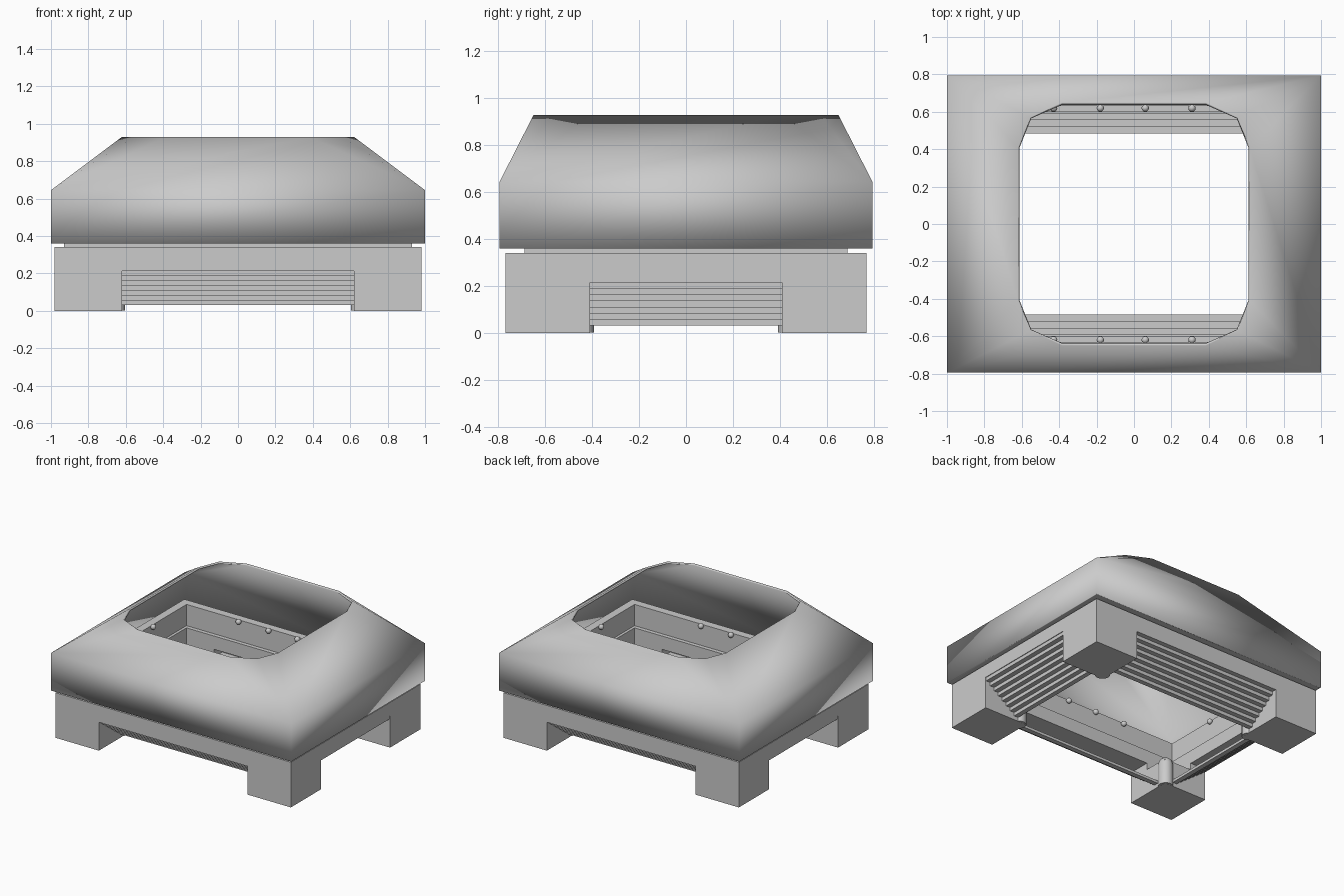
import bpy, bmesh
from math import cos, sin, pi, radians

if "Cube" in bpy.data.objects:
    bpy.data.objects.remove(bpy.data.objects["Cube"])


def make(name, bm, angle=30):
    bmesh.ops.remove_doubles(bm, verts=bm.verts, dist=1e-5)
    bmesh.ops.recalc_face_normals(bm, faces=bm.faces)
    me = bpy.data.meshes.new(name)
    bm.to_mesh(me)
    bm.free()
    ob = bpy.data.objects.new(name, me)
    bpy.context.collection.objects.link(ob)
    bpy.ops.object.select_all(action='DESELECT')
    ob.select_set(True)
    bpy.context.view_layer.objects.active = ob
    bpy.ops.object.shade_smooth_by_angle(angle=radians(angle))
    return ob


def loft(bm, rings, closed=False, caps=False):
    """Skin equal-length loops; closed joins last to first, caps fill the ends."""
    loops = [[bm.verts.new(p) for p in r] for r in rings]
    pairs = list(zip(loops, loops[1:]))
    if closed:
        pairs.append((loops[-1], loops[0]))
    n = len(loops[0])
    for a, b in pairs:
        for i in range(n):
            j = (i + 1) % n
            bm.faces.new((a[i], a[j], b[j], b[i]))
    if caps:
        bm.faces.new(loops[0])
        bm.faces.new(loops[-1])


def rect(x, y, z):
    return [(-x, -y, z), (x, -y, z), (x, y, z), (-x, y, z)]


def frame(name, outer, inner, z0, z1):
    bm = bmesh.new()
    loft(bm, [rect(*outer, z0), rect(*outer, z1), rect(*inner, z1), rect(*inner, z0)], closed=True)
    return make(name, bm)


# hood: straight rectangular skirt, sloping to a clipped-corner opening
def corners(pts, z):
    out = []
    for sx, sy, rev in ((-1, -1, 0), (1, -1, 1), (1, 1, 0), (-1, 1, 1)):
        out += [(sx * x, sy * y, z) for x, y in (pts[::-1] if rev else pts)]
    return out


box = [(1, .795)] * 3
opening = [(.62, .41), (.555, .57), (.385, .65)]
bm = bmesh.new()
rings = [corners(box, .36), corners(box, .645), corners(opening, .93)]
loops = [[bm.verts.new(p) for p in r] for r in rings]
for a, b in zip(loops, loops[1:]):
    for i in range(12):
        j = (i + 1) % 12
        if rings[0][i] != rings[0][j]:
            bm.faces.new((a[i], a[j], b[j], b[i]))
        elif b is loops[2]:
            bm.faces.new((a[i], b[j], b[i]))
hood = make("hood", bm, 65)
mod = hood.modifiers.new("thickness", 'SOLIDIFY')
mod.thickness = .015
mod.offset = -1

# lip below the hood, recessed middle frame and base wall
frame("hood_lip", (.995, .79), (.9, .67), .36, .372)
frame("middle_frame", (.93, .69), (.87, .63), .33, .50)
frame("base_wall", (.98, .77), (.85, .60), .24, .34)

# legs with an L-shaped wall above each and a round-topped corner peg
def prism(bm, pts, z0, z1):
    loft(bm, [[(x, y, z) for x, y in pts] for z in (z0, z1)], caps=True)


for ny, sy in (("front", -1), ("back", 1)):
    for nx, sx in (("left", -1), ("right", 1)):
        tag = ny + "_" + nx
        q = lambda pts: [(sx * x, sy * y) for x, y in pts]
        bm = bmesh.new()
        prism(bm, q([(.62, .41), (.98, .41), (.98, .77), (.62, .77)]), 0, .19)
        make(tag + "_leg", bm)
        bm = bmesh.new()
        prism(bm, q([(.85, .41), (.98, .41), (.98, .77), (.62, .77), (.62, .60), (.85, .60)]), .19, .24)
        make(tag + "_corner_wall", bm)
        bm = bmesh.new()
        prof = [(.052, .001), (.052, .17), (.045, .195), (.03, .212), (.01, .22)]
        loft(bm, [[(sx * .655 + r * cos(k * pi / 8), sy * .445 + r * sin(k * pi / 8), z)
                   for k in range(16)] for r, z in prof], caps=True)
        make(tag + "_peg", bm)

# stepped vents: stairs descending inward between the legs
def stairs(edge, depth, steps=8, z_top=.24, z_low=.03):
    d, h = depth / steps, (z_top - z_low) / steps
    low = [(edge, z_top)]
    for i in range(steps):
        low += [(edge - i * d, z_top - (i + 1) * h), (edge - (i + 1) * d, z_top - (i + 1) * h)]
    high = [(u, z + .02) for u, z in low]
    return low, high


def vent(name, place, edge, half):
    low, high = stairs(edge, .285)
    prof = low + high[::-1]
    bm = bmesh.new()
    loft(bm, [[place(u, w, z) for u, z in prof] for w in (-half, half)], caps=True)
    make(name, bm, 20)


for s, ny, nx in ((-1, "front", "left"), (1, "back", "right")):
    vent(ny + "_vent", lambda u, w, z: (w, s * u, z), .77, .62)
    vent(nx + "_vent", lambda u, w, z: (s * u, w, z), .975, .41)

# small round studs on the inner frame walls
spots = [(x, s * .62) for s in (-1, 1) for x in (-.43, -.18, .06, .31)]
spots += [(s * .86, y) for s in (-1, 1) for y in (-.22, -.08, .08, .22)]
for i, (x, y) in enumerate(spots):
    bm = bmesh.new()
    bmesh.ops.create_uvsphere(bm, u_segments=12, v_segments=8, radius=.02)
    bmesh.ops.translate(bm, verts=bm.verts, vec=(x, y, .49))
    make("stud_%d" % (i + 1), bm, 60)
